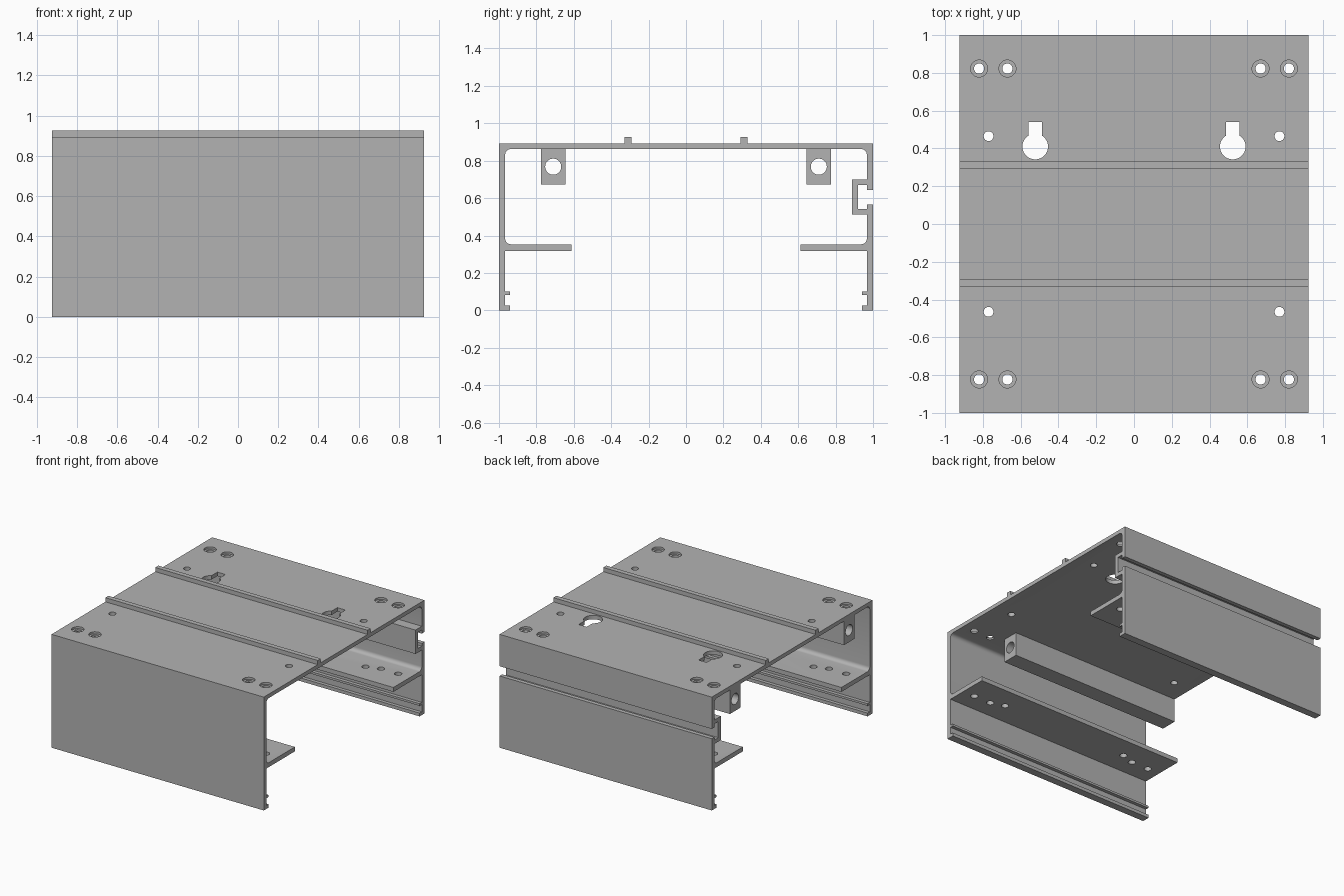
import bpy, bmesh
from math import sin, cos, radians
from mathutils import Matrix

cube = bpy.data.objects.get("Cube")
if cube:
    bpy.data.objects.remove(cube, do_unlink=True)

HALF = 0.925            # half length of the extrusion
TOP, UNDER = 0.893, 0.862
WALL = 0.967            # inner face of the side walls
SHELF_LOW, SHELF_HIGH, SHELF_END = 0.318, 0.353, 0.613

metal = bpy.data.materials.new("grey_aluminium")
metal.use_nodes = True
grey = (0.45, 0.45, 0.45, 1)
metal.diffuse_color = grey
metal.node_tree.nodes["Principled BSDF"].inputs["Base Color"].default_value = grey


def finish(bm, name):
    bmesh.ops.recalc_face_normals(bm, faces=bm.faces)
    mesh = bpy.data.meshes.new(name)
    bm.to_mesh(mesh)
    bm.free()
    obj = bpy.data.objects.new(name, mesh)
    obj.data.materials.append(metal)
    bpy.context.collection.objects.link(obj)
    return obj


def prism(bm, points, vector):
    """Extrude a closed outline along a vector."""
    face = bm.faces.new([bm.verts.new(p) for p in points])
    geom = bmesh.ops.extrude_face_region(bm, geom=[face], use_keep_orig=True)["geom"]
    moved = [v for v in geom if isinstance(v, bmesh.types.BMVert)]
    bmesh.ops.translate(bm, verts=moved, vec=vector)


def arc(cx, cy, r, start, end, steps):
    angles = [radians(start + (end - start) * i / steps) for i in range(steps + 1)]
    return [(cx + r * cos(a), cy + r * sin(a)) for a in angles]


def drill(bm, x, y, r, low, high):
    prism(bm, [(px, py, low) for px, py in arc(x, y, r, 0, 360, 32)[:-1]], (0, 0, high - low))


def cut(obj, bm):
    cutter = finish(bm, "cutter")
    cutter.hide_render = True
    mod = obj.modifiers.new("cut", 'BOOLEAN')
    mod.operation, mod.solver, mod.object = 'DIFFERENCE', 'EXACT', cutter
    activate(obj)
    bpy.ops.object.modifier_apply(modifier=mod.name)
    bpy.data.objects.remove(cutter, do_unlink=True)


def activate(obj):
    bpy.ops.object.select_all(action='DESELECT')
    obj.select_set(True)
    bpy.context.view_layer.objects.active = obj


# Housing section: inner side of the front wall, with lips, shelf and fillets
fillet = 0.03
lips_and_shelf = [(-1, 0), (-0.94, 0), (-0.94, 0.026), (-WALL, 0.026),
                  (-WALL, 0.083), (-0.94, 0.083), (-0.94, 0.1), (-WALL, 0.1),
                  (-WALL, SHELF_LOW), (-SHELF_END, SHELF_LOW), (-SHELF_END, SHELF_HIGH)]
lower = lips_and_shelf + arc(-WALL + fillet, SHELF_HIGH + fillet, fillet, 270, 180, 6)
upper = arc(-WALL + fillet, UNDER - fillet, fillet, 180, 90, 6)


def mirrored(points):
    return [(-y, z) for y, z in reversed(points)]


# Back wall: channel body inside, T-slot opening outside
channel = [(WALL, 0.7), (0.888, 0.7), (0.888, 0.512), (WALL, 0.512)]
slot = [(1, 0.565), (WALL, 0.565), (WALL, 0.543), (0.92, 0.543),
        (0.92, 0.67), (WALL, 0.67), (WALL, 0.642), (1, 0.642)]
# Top: two raised ridges
ridge = [(0.33, TOP), (0.33, 0.926), (0.292, 0.926), (0.292, TOP)]
outline = (lower + upper + mirrored(upper) + channel + mirrored(lower)
           + slot + [(1, TOP)] + ridge + mirrored(ridge) + [(-1, TOP)])
bm = bmesh.new()
prism(bm, [(-HALF, y, z) for y, z in outline], (2 * HALF, 0, 0))
housing = finish(bm, "housing")

# Screw holes through top and shelves, shelf holes, small top holes
holes, bores = bmesh.new(), bmesh.new()
for sx in (-1, 1):
    for sy in (-1, 1):
        for x in (0.67, 0.82):
            drill(holes, sx * x, sy * 0.823, 0.027, 0.25, 1)
            drill(bores, sx * x, sy * 0.823, 0.045, TOP - 0.016, 1)
        drill(holes, sx * 0.56, sy * 0.787, 0.027, 0.25, 0.45)
        drill(holes, sx * 0.77, sy * 0.465, 0.026, 0.8, 1)
    # Keyhole hangers
    keyhole = arc(sx * 0.523, 0.41, 0.068, 121, 419, 28)
    keyhole += [(sx * 0.523 + 0.035, 0.54), (sx * 0.523 - 0.035, 0.54)]
    prism(holes, [(x, y, 0.8) for x, y in keyhole], (0, 0, 0.2))
cut(housing, holes)
cut(housing, bores)

# Bored bars under the top
parts = [housing]
for side, name in ((-1, "front_bar"), (1, "back_bar")):
    y0, y1 = side * 0.71 - 0.065, side * 0.71 + 0.065
    bm = bmesh.new()
    prism(bm, [(-HALF, y, z) for y, z in ((y0, 0.674), (y1, 0.674), (y1, UNDER), (y0, UNDER))],
          (1.5, 0, 0))
    bar = finish(bm, name)
    bore = bmesh.new()
    prism(bore, [(-1, y, z) for y, z in arc(side * 0.71, 0.768, 0.043, 0, 360, 32)[:-1]], (2, 0, 0))
    cut(bar, bore)
    parts.append(bar)

for part in parts:
    activate(part)
    bpy.ops.object.shade_smooth_by_angle(angle=radians(25))
